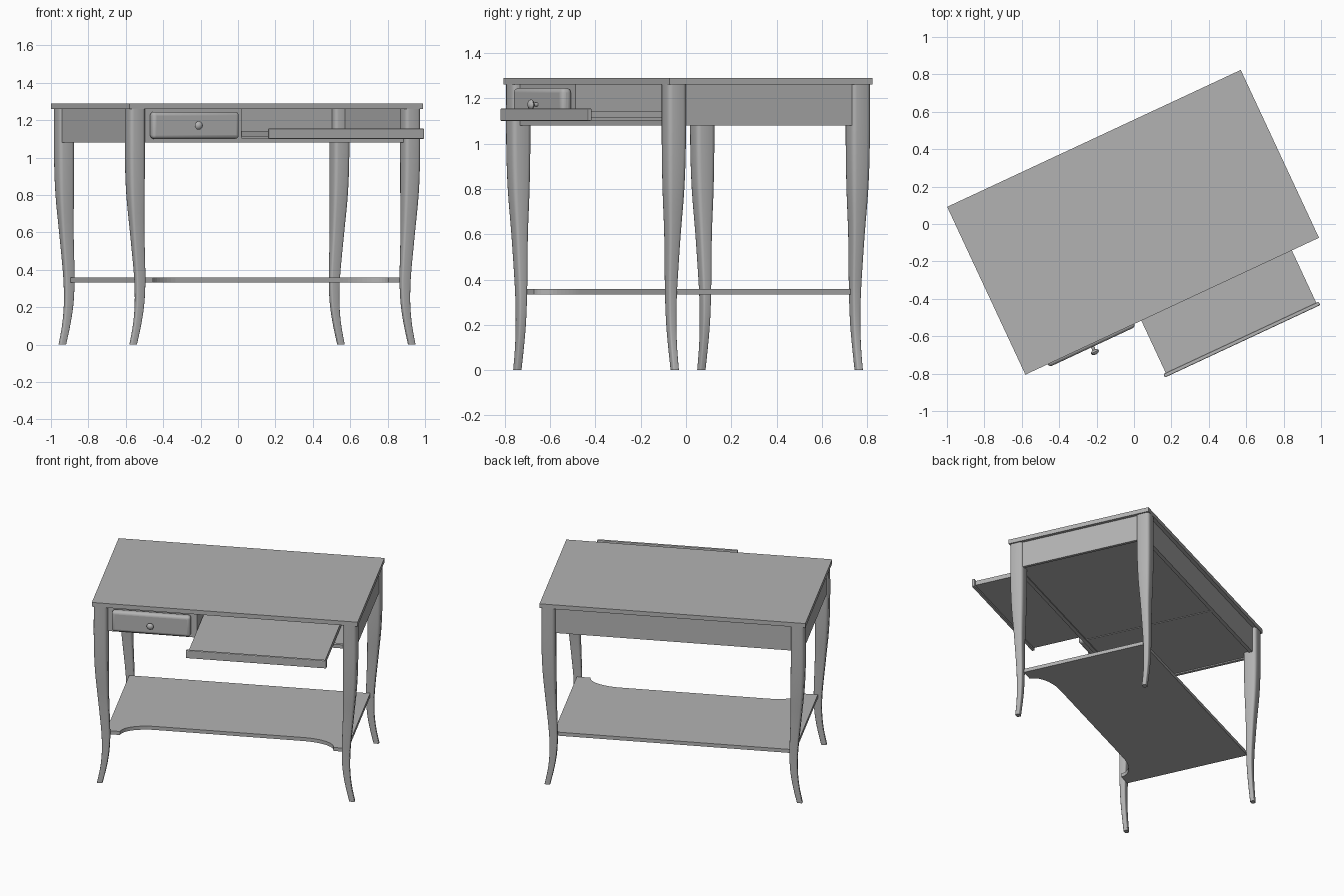
import bpy, bmesh, math
from mathutils import Vector, Matrix

if "Cube" in bpy.data.objects:
    bpy.data.objects.remove(bpy.data.objects["Cube"])

grey = bpy.data.materials.new("plain grey")
grey.use_nodes = True
grey.diffuse_color = (0.45, 0.45, 0.45, 1)
grey.node_tree.nodes["Principled BSDF"].inputs["Base Color"].default_value = grey.diffuse_color

# The whole desk stands turned about the vertical axis
PLACE = Matrix.Translation((-0.005, 0.009, 0)) @ Matrix.Rotation(math.radians(25), 4, 'Z')


def finish(name, bm, smooth=False):
    bmesh.ops.recalc_face_normals(bm, faces=bm.faces)
    mesh = bpy.data.meshes.new(name)
    bm.to_mesh(mesh)
    bm.free()
    mesh.materials.append(grey)
    ob = bpy.data.objects.new(name, mesh)
    bpy.context.collection.objects.link(ob)
    ob.matrix_world = PLACE
    if smooth:
        bpy.ops.object.select_all(action='DESELECT')
        ob.select_set(True)
        bpy.context.view_layer.objects.active = ob
        bpy.ops.object.shade_smooth_by_angle(angle=math.radians(40))
    return ob


def box(name, x, y, z):
    bm = bmesh.new()
    bmesh.ops.create_cube(bm, size=1)
    for v in bm.verts:
        for i, (lo, hi) in enumerate((x, y, z)):
            v.co[i] = lo if v.co[i] < 0 else hi
    return finish(name, bm)


def rounded_ring(cx, cy, z, wx, wy):
    """Rectangle with rounded corners."""
    r = 0.22 * min(wx, wy)
    pts = []
    for k, (sx, sy) in enumerate(((1, 1), (-1, 1), (-1, -1), (1, -1))):
        for j in range(4):
            a = math.radians(90 * k + 30 * j)
            pts.append(Vector((cx + sx * (wx / 2 - r) + r * math.cos(a),
                               cy + sy * (wy / 2 - r) + r * math.sin(a), z)))
    return pts


def spline(keys, steps):
    """Smooth interpolation through rows of values."""
    out = []
    for i in range(len(keys) - 1):
        p = [Vector(keys[min(max(i + d, 0), len(keys) - 1)]) for d in (-1, 0, 1, 2)]
        for s in range(steps):
            t = s / steps
            out.append(0.5 * (2 * p[1] + (p[2] - p[0]) * t
                              + (2 * p[0] - 5 * p[1] + 4 * p[2] - p[3]) * t * t
                              + (3 * p[1] - p[0] - 3 * p[2] + p[3]) * t ** 3))
    return out + [Vector(keys[-1])]


# Curved legs: height, sideways centre, width, depth
LEG = [(0, .822, .036, .028), (.1, .80, .039, .03), (.2, .786, .045, .034),
       (.3, .782, .051, .038), (.4, .785, .056, .044), (.6, .798, .068, .058),
       (.8, .808, .084, .08), (1.0, .812, .09, .09), (1.26, .812, .09, .09)]


def leg(name, sx, sy):
    bm = bmesh.new()
    rings = [[bm.verts.new(p) for p in rounded_ring(sx * c, sy * .448, z, w, d)]
             for z, c, w, d in spline([Vector(k) for k in LEG], 4)]
    for a, b in zip(rings, rings[1:]):
        for i in range(len(a)):
            j = (i + 1) % len(a)
            bm.faces.new((a[i], a[j], b[j], b[i]))
    bm.faces.new(rings[0])
    bm.faces.new(rings[-1])
    finish(name, bm, True)


for sx, side in ((1, "left"), (-1, "right")):
    for sy, end in ((-1, "front"), (1, "back")):
        leg(f"{end}_{side}_leg", sx, sy)
    inner, outer = sx * .825, sx * .845
    box(f"{side}_apron", sorted((inner, outer)), (-.44, .44), (1.08, 1.26))

# Top, aprons and the carcass between them
box("tabletop", (-.866, .866), (-.495, .495), (1.26, 1.29))
box("back_apron", (-.8, .8), (.445, .47), (1.08, 1.26))
box("front_rail", (-.79, .79), (-.46, -.435), (1.08, 1.105))
box("case_bottom", (-.826, .826), (-.436, .446), (1.088, 1.1))
box("drawer_frame", (-.79, -.2), (-.46, -.44), (1.08, 1.26))
box("partition", (-.21, -.187), (-.46, .446), (1.084, 1.26))

# Shelf with a front edge scooped out between two end tabs
bm = bmesh.new()
half = [(.785, .425), (.785, -.425)]
for i in range(13):
    a = math.pi / 2 * i / 12
    half.append((.48 + .215 * math.cos(a), -.425 + .115 * math.sin(a)))
outline = half + [(-x, y) for x, y in reversed(half)]
face = bm.faces.new([bm.verts.new((x, y, .333)) for x, y in outline])
lid = bmesh.ops.extrude_face_region(bm, geom=[face])
bmesh.ops.translate(bm, vec=(0, 0, .025),
                    verts=[v for v in lid["geom"] if isinstance(v, bmesh.types.BMVert)])
finish("shelf", bm)

# Drawer front with softened edges, and its turned knob
front = box("drawer_front", (-.735, -.222), (-.512, -.46), (1.1, 1.245))
bevel = front.modifiers.new("soft_edges", 'BEVEL')
bevel.width, bevel.segments = .02, 4
front.select_set(True)
bpy.context.view_layer.objects.active = front
bpy.ops.object.shade_smooth_by_angle(angle=math.radians(40))

bm = bmesh.new()
KNOB = [(.009, -.505), (.009, -.53), (.018, -.534), (.023, -.541),
        (.02, -.549), (.01, -.555), (0, -.557)]
path = [bm.verts.new((-.478 + r, y, 1.172)) for r, y in KNOB]
edges = [bm.edges.new(e) for e in zip(path, path[1:])]
bmesh.ops.spin(bm, geom=path + edges, cent=(-.478, 0, 1.172), axis=(0, 1, 0),
               angle=2 * math.pi, steps=20)
bmesh.ops.remove_doubles(bm, verts=bm.verts, dist=.0005)
finish("drawer_knob", bm, True)

# Pulled out writing tray with a raised lip
box("tray", (-.182, .706), (-.806, -.1), (1.112, 1.143))
lip = box("tray_lip", (-.196, .72), (-.824, -.804), (1.1, 1.155))
edge = lip.modifiers.new("soft_edges", 'BEVEL')
edge.width, edge.segments = .005, 2
